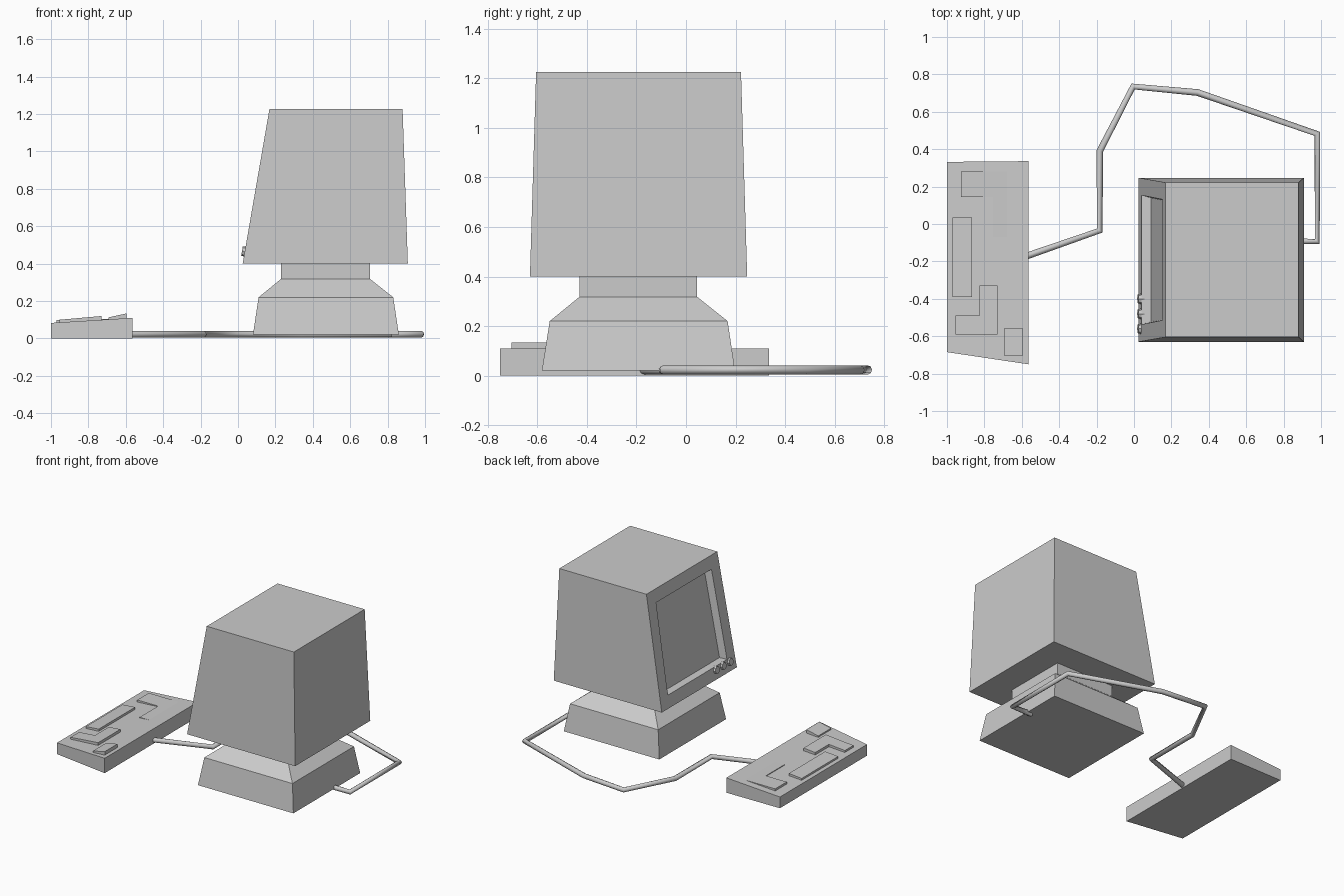
import bpy, bmesh, math
from mathutils import Vector

if "Cube" in bpy.data.objects:
    bpy.data.objects.remove(bpy.data.objects["Cube"])


def finish(name, bm):
    bmesh.ops.recalc_face_normals(bm, faces=bm.faces)
    mesh = bpy.data.meshes.new(name)
    bm.to_mesh(mesh)
    bm.free()
    obj = bpy.data.objects.new(name, mesh)
    bpy.context.collection.objects.link(obj)
    return obj


def loft(rings):
    """Closed solid through stacked rectangles (x0, x1, y0, y1, z)."""
    bm = bmesh.new()
    loops = [[bm.verts.new(p) for p in ((a, c, z), (b, c, z), (b, d, z), (a, d, z))]
             for a, b, c, d, z in rings]
    bm.faces.new(loops[0])
    bm.faces.new(loops[-1])
    for lo, hi in zip(loops, loops[1:]):
        for i in range(4):
            j = (i + 1) % 4
            bm.faces.new((lo[i], lo[j], hi[j], hi[i]))
    bmesh.ops.recalc_face_normals(bm, faces=bm.faces)
    return bm


def prism(name, outline, bottom, top):
    """Extrude an xy outline between two height functions of x."""
    bm = bmesh.new()
    lo = [bm.verts.new((x, y, bottom(x))) for x, y in outline]
    hi = [bm.verts.new((x, y, top(x))) for x, y in outline]
    bm.faces.new(lo)
    bm.faces.new(hi)
    n = len(outline)
    for i in range(n):
        j = (i + 1) % n
        bm.faces.new((lo[i], lo[j], hi[j], hi[i]))
    return finish(name, bm)


def slope(x0, z0, x1, z1):
    return lambda x: z0 + (x - x0) * (z1 - z0) / (x1 - x0)


def rect(x0, x1, y0, y1):
    return [(x0, y0), (x1, y0), (x1, y1), (x0, y1)]


# Monitor housing with recessed screen in the sloping -x face
bm = loft([(0.025, 0.908, -0.63, 0.247, 0.40), (0.168, 0.88, -0.605, 0.222, 1.226)])
screen = min(bm.faces, key=lambda f: f.normal.x)
front_normal = screen.normal.copy()
bmesh.ops.inset_region(bm, faces=[screen], thickness=0.13)
bmesh.ops.inset_region(bm, faces=[screen], thickness=0.02, depth=-0.05)
finish("monitor_housing", bm)

# Control knobs below the screen
for i, y in enumerate((-0.40, -0.48, -0.56)):
    bm = bmesh.new()
    bmesh.ops.create_cone(bm, cap_ends=True, segments=8, radius1=0.03, radius2=0.025, depth=0.03)
    rot = front_normal.to_track_quat('Z', 'Y').to_matrix()
    bmesh.ops.rotate(bm, verts=bm.verts, matrix=rot)
    bmesh.ops.translate(bm, verts=bm.verts, vec=Vector((0.036, y, 0.465)))
    finish(f"knob_{i + 1}", bm)

# Stand: tapered foot with sloped shoulder, then the neck
finish("stand_foot", loft([(0.08, 0.86, -0.582, 0.198, 0.02),
                           (0.11, 0.83, -0.55, 0.168, 0.22),
                           (0.23, 0.706, -0.43, 0.045, 0.318)]))
finish("stand_neck", loft([(0.23, 0.706, -0.43, 0.045, 0.318),
                           (0.23, 0.706, -0.43, 0.045, 0.40)]))

# Keyboard slab with raised key blocks
deck = slope(-1.0, 0.083, -0.565, 0.11)
prism("keyboard", [(-1, -0.685), (-0.565, -0.75), (-0.565, 0.336), (-1, 0.332)],
      lambda x: 0.0, deck)
inside = lambda x: deck(x) - 0.01
main_top = slope(-0.955, 0.10, -0.73, 0.12)
prism("key_block_rear", [(-0.925, 0.28), (-0.925, 0.145), (-0.755, 0.145), (-0.755, -0.07),
                         (-0.67, -0.07), (-0.67, 0.28)], inside, lambda x: 0.103)
prism("key_block_bar", rect(-0.97, -0.865, -0.39, 0.035), inside, main_top)
prism("key_block_front", [(-0.955, -0.59), (-0.73, -0.59), (-0.73, -0.33), (-0.825, -0.33),
                          (-0.825, -0.49), (-0.955, -0.49)], inside, main_top)
prism("key_block_small", rect(-0.692, -0.595, -0.705, -0.555), inside,
      slope(-0.692, 0.113, -0.595, 0.134))

# Cable from the keyboard round the back to the stand
path = [(-0.57, -0.17), (-0.183, -0.035), (-0.183, 0.39), (-0.005, 0.735), (0.34, 0.703),
        (0.98, 0.482), (0.98, -0.093), (0.82, -0.093)]
curve = bpy.data.curves.new("cable", 'CURVE')
curve.dimensions = '3D'
curve.bevel_depth = 0.018
curve.bevel_resolution = 2
curve.use_fill_caps = True
spline = curve.splines.new('POLY')
spline.points.add(len(path) - 1)
for point, (x, y) in zip(spline.points, path):
    point.co = (x, y, 0.023, 1)
bpy.context.collection.objects.link(bpy.data.objects.new("cable", curve))
